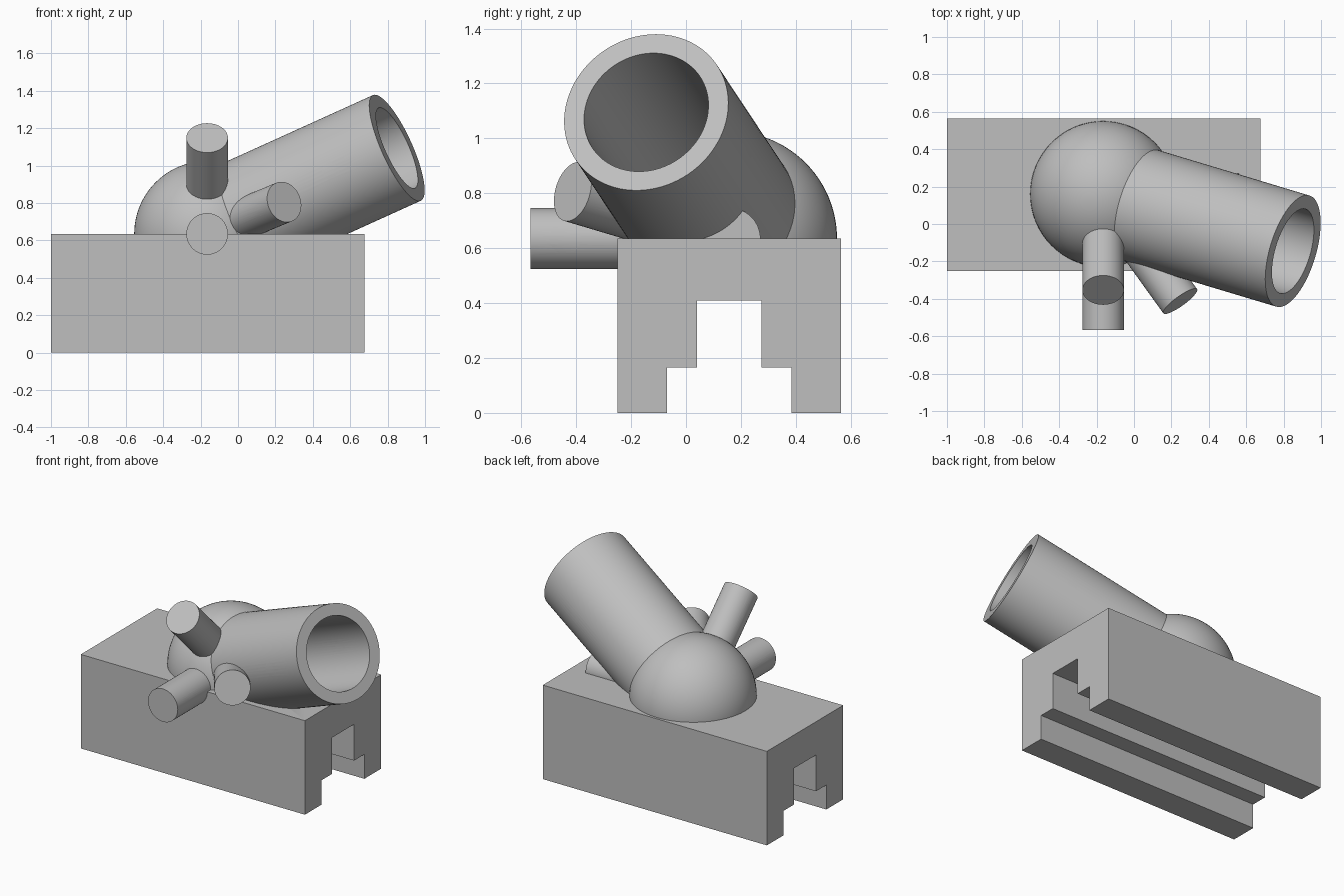
import bpy, bmesh, math
from mathutils import Vector

cube = bpy.data.objects.get("Cube")
if cube:
    bpy.data.objects.remove(cube, do_unlink=True)

grey = bpy.data.materials.new("plain grey")
grey.use_nodes = True
COLOUR = (0.52, 0.52, 0.52, 1)
grey.diffuse_color = COLOUR
grey.node_tree.nodes["Principled BSDF"].inputs["Base Color"].default_value = COLOUR

HUB = Vector((-0.165, 0.16, 0.635))      # every arm starts at this point
TUBE_DIR = Vector((1.015, -0.305, 0.46)).normalized()
UP = Vector((0, 0, 1))


def finish(name, bm):
    bmesh.ops.recalc_face_normals(bm, faces=bm.faces)
    mesh = bpy.data.meshes.new(name)
    bm.to_mesh(mesh)
    bm.free()
    mesh.materials.append(grey)
    obj = bpy.data.objects.new(name, mesh)
    bpy.context.collection.objects.link(obj)
    return obj


def rod(name, start, end, radius, sides=64):
    """Closed cylinder between two points."""
    axis = end - start
    bm = bmesh.new()
    bmesh.ops.create_cone(bm, cap_ends=True, segments=sides, radius1=radius,
                          radius2=radius, depth=axis.length)
    turn = axis.to_track_quat('Z', 'Y').to_matrix().to_4x4()
    turn.translation = (start + end) / 2
    bm.transform(turn)
    return finish(name, bm)


def cross_hole(name, direction, distance, radius, half):
    """Cutter lying level, square to an arm."""
    middle = HUB + direction * distance
    side = UP.cross(direction).normalized() * half
    return rod(name, middle - side, middle + side, radius, 48)


def cut(obj, *cutters):
    bpy.ops.object.select_all(action='DESELECT')
    bpy.context.view_layer.objects.active = obj
    obj.select_set(True)
    for cutter in cutters:
        mod = obj.modifiers.new("cut", 'BOOLEAN')
        mod.operation = 'DIFFERENCE'
        mod.solver = 'EXACT'
        mod.object = cutter
        bpy.ops.object.modifier_apply(modifier=mod.name)


# Rail block with a stepped slot along its underside
half_slot = [(0.4075, 0), (0.4075, 0.635)]
inner = [(0.1175, 0.41), (0.1175, 0.165), (0.2275, 0.165), (0.2275, 0)]
right = half_slot + [(-y, z) for y, z in reversed(half_slot)]
profile = right + [(-y, z) for y, z in reversed(inner)] + inner
bm = bmesh.new()
face = bm.faces.new([bm.verts.new((-1, y + 0.1575, z)) for y, z in profile])
ends = bmesh.ops.extrude_face_region(bm, geom=[face])["geom"]
bmesh.ops.translate(bm, vec=(1.675, 0, 0),
                    verts=[v for v in ends if isinstance(v, bmesh.types.BMVert)])
block = finish("rail_block", bm)

# Dome, sunk slightly into the block
bm = bmesh.new()
bmesh.ops.create_uvsphere(bm, u_segments=64, v_segments=48, radius=0.39)
cutting = bmesh.ops.bisect_plane(bm, geom=bm.verts[:] + bm.edges[:] + bm.faces[:],
                                 plane_co=(0, 0, -0.04), plane_no=UP, clear_inner=True)
bmesh.ops.holes_fill(bm, edges=[e for e in bm.edges if e.is_boundary])
bmesh.ops.translate(bm, vec=HUB, verts=bm.verts)
dome = finish("dome", bm)

# Large open tube, with its bore and a pin hole through both walls
tube = rod("tube", HUB + TUBE_DIR * 0.2, HUB + TUBE_DIR * 1.155, 0.31, 96)
bore = rod("bore_cutter", HUB + TUBE_DIR * 0.26, HUB + TUBE_DIR * 1.3, 0.235, 96)
pin_hole = cross_hole("pin_hole_cutter", TUBE_DIR, 0.854, 0.05, 0.45)
cut(tube, bore, pin_hole)
cut(dome, bore)
cutters = [bore, pin_hole]

# Four pegs, each with a cross hole near its end
pegs = {
    "front_peg": (0, -1, 0),
    "raised_peg": (0, -1, 1),
    "angled_peg": (0.41, -0.57, 0.17),
    "side_peg": (1, 0, 0),
}
parts = [block, dome, tube]
for name, way in pegs.items():
    way = Vector(way).normalized()
    peg = rod(name, HUB + way * 0.2, HUB + way * 0.726, 0.111)
    hole = cross_hole(name + "_cutter", way, 0.6, 0.057, 0.155)
    cut(peg, hole, bore)
    parts.append(peg)
    cutters.append(hole)

# The bore and the side peg's hole also bite into the block
cut(block, bore, cutters[-1])

for cutter in cutters:
    bpy.data.objects.remove(cutter, do_unlink=True)

bpy.ops.object.select_all(action='DESELECT')
for part in parts:
    part.select_set(True)
bpy.context.view_layer.objects.active = block
bpy.ops.object.shade_smooth_by_angle(angle=math.radians(30))
